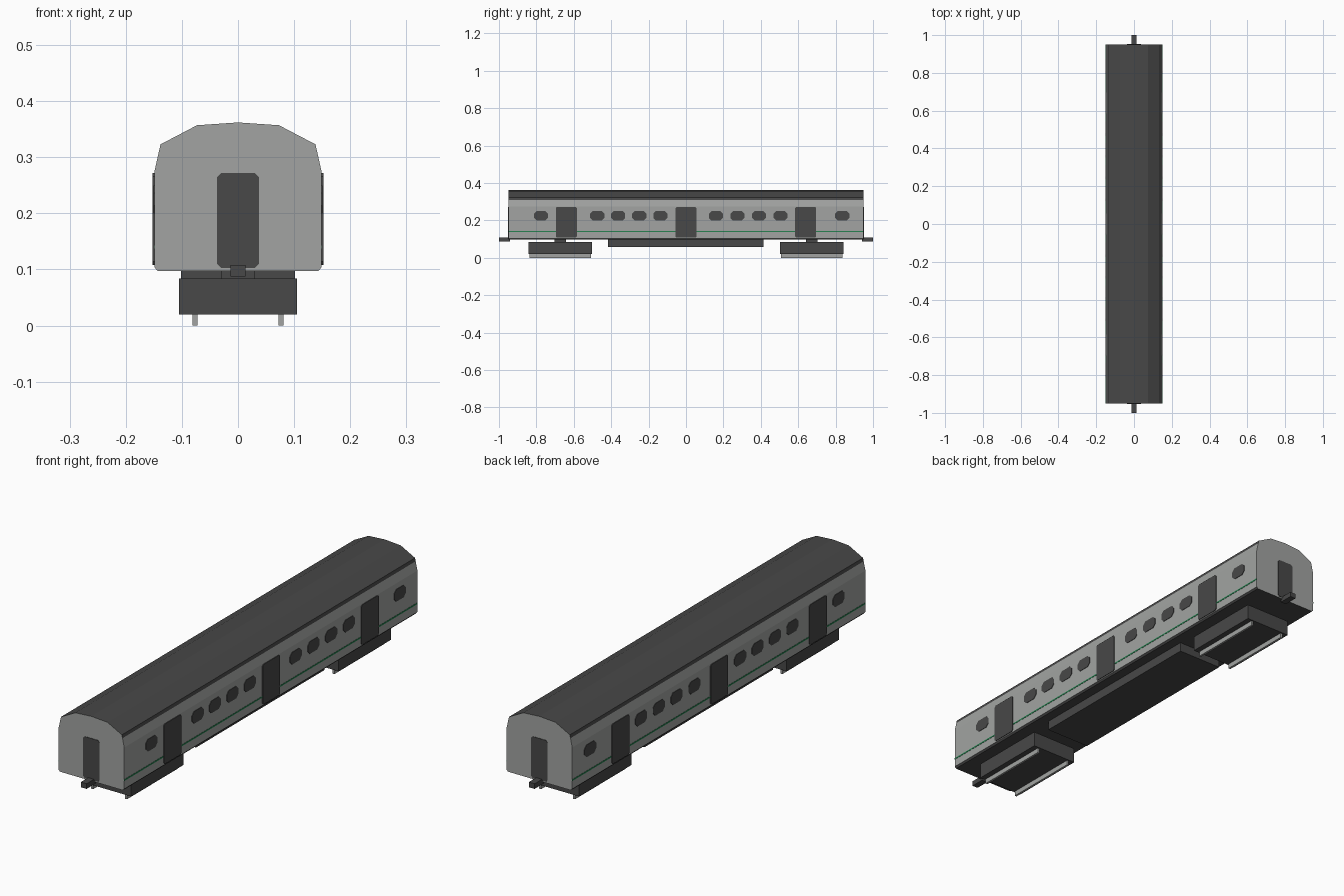
import bpy
import bmesh
from mathutils import Vector

cube = bpy.data.objects.get("Cube")
if cube:
    bpy.data.objects.remove(cube)


def material(name, r, g, b):
    mat = bpy.data.materials.new(name)
    mat.use_nodes = True
    mat.diffuse_color = (r, g, b, 1)
    mat.node_tree.nodes["Principled BSDF"].inputs["Base Color"].default_value = (r, g, b, 1)
    return mat


LIGHT = material("light grey", 0.36, 0.37, 0.36)
DARK = material("dark grey", 0.065, 0.065, 0.065)
GREEN = material("green", 0.02, 0.22, 0.08)


def prism(name, outline, axis, start, end, *mats):
    """Extrude a 2D outline along x (outline is y, z) or y (outline is x, z)."""
    bm = bmesh.new()
    place = (lambda a, b: (start, a, b)) if axis == "x" else (lambda a, b: (a, start, b))
    face = bm.faces.new([bm.verts.new(place(a, b)) for a, b in outline])
    new = bmesh.ops.extrude_face_region(bm, geom=[face])["geom"]
    shift = Vector((end - start, 0, 0)) if axis == "x" else Vector((0, end - start, 0))
    bmesh.ops.translate(bm, vec=shift, verts=[v for v in new if isinstance(v, bmesh.types.BMVert)])
    bmesh.ops.recalc_face_normals(bm, faces=bm.faces)
    mesh = bpy.data.meshes.new(name)
    bm.to_mesh(mesh)
    bm.free()
    obj = bpy.data.objects.new(name, mesh)
    bpy.context.collection.objects.link(obj)
    for mat in mats:
        mesh.materials.append(mat)
    return obj


def box(name, x, y, z, mat):
    outline = [(x[0], z[0]), (x[1], z[0]), (x[1], z[1]), (x[0], z[1])]
    return prism(name, outline, "y", y[0], y[1], mat)


def panel(cy, w, z0, z1, cut):
    """Rectangle with four clipped corners."""
    h = w / 2
    return [(cy - h + cut, z0), (cy + h - cut, z0), (cy + h, z0 + cut), (cy + h, z1 - cut),
            (cy + h - cut, z1), (cy - h + cut, z1), (cy - h, z1 - cut), (cy - h, z0 + cut)]


# Carriage body: light walls and ends, dark roof and floor
ROOF_EDGE = 0.31
half = [(0.143, 0.097), (0.149, 0.104), (0.149, 0.274), (0.141, ROOF_EDGE),
        (0.138, 0.323), (0.073, 0.357)]
profile = half + [(0, 0.362)] + [(-x, z) for x, z in reversed(half)]
body = prism("carriage_body", profile, "y", -0.95, 0.95, LIGHT, DARK)
for poly in body.data.polygons:
    on_end = abs(poly.normal.y) > 0.9
    roof_or_floor = poly.center.z > ROOF_EDGE or poly.normal.z < -0.3
    poly.material_index = int(roof_or_floor and not on_end)

# Doors, windows and stripe on both long sides
windows = [-0.775, -0.475, -0.363, -0.25, -0.137, 0.16, 0.275, 0.39, 0.505, 0.835]
for side, s in (("left", 1), ("right", -1)):
    inner, outer = s * 0.148, s * 0.151
    for i, y in enumerate((-0.64, 0, 0.64)):
        prism(f"{side}_door_{i + 1}", panel(y, 0.112, 0.108, 0.272, 0.006),
              "x", inner, s * 0.152, DARK)
    for i, y in enumerate(windows):
        prism(f"{side}_window_{i + 1}", panel(y, 0.076, 0.2, 0.25, 0.014),
              "x", inner, outer, DARK)
    box(f"{side}_stripe", sorted((inner, s * 0.15)), (-0.95, 0.95), (0.137, 0.143), GREEN)

# End doors, couplers, bogies and runners at both ends
for end, s in (("front", -1), ("back", 1)):
    prism(f"{end}_end_door", panel(0, 0.074, 0.103, 0.272, 0.007),
          "y", s * 0.949, s * 0.952, DARK)
    box(f"{end}_coupler", (-0.013, 0.013), (s * 0.94, s), (0.087, 0.108), DARK)
    mid = s * 0.672
    box(f"{end}_bogie", (-0.105, 0.105), (mid - 0.17, mid + 0.17), (0.02, 0.084), DARK)
    box(f"{end}_bogie_pivot", (-0.03, 0.03), (mid - 0.03, mid + 0.03), (0.08, 0.1), DARK)
    for side, t in (("left", 1), ("right", -1)):
        box(f"{end}_{side}_runner", (t * 0.077 - 0.0045, t * 0.077 + 0.0045),
            (mid - 0.164, mid + 0.164), (0, 0.022), LIGHT)

# Equipment box under the floor
box("underfloor_box", (-0.102, 0.102), (-0.418, 0.414), (0.058, 0.098), DARK)
